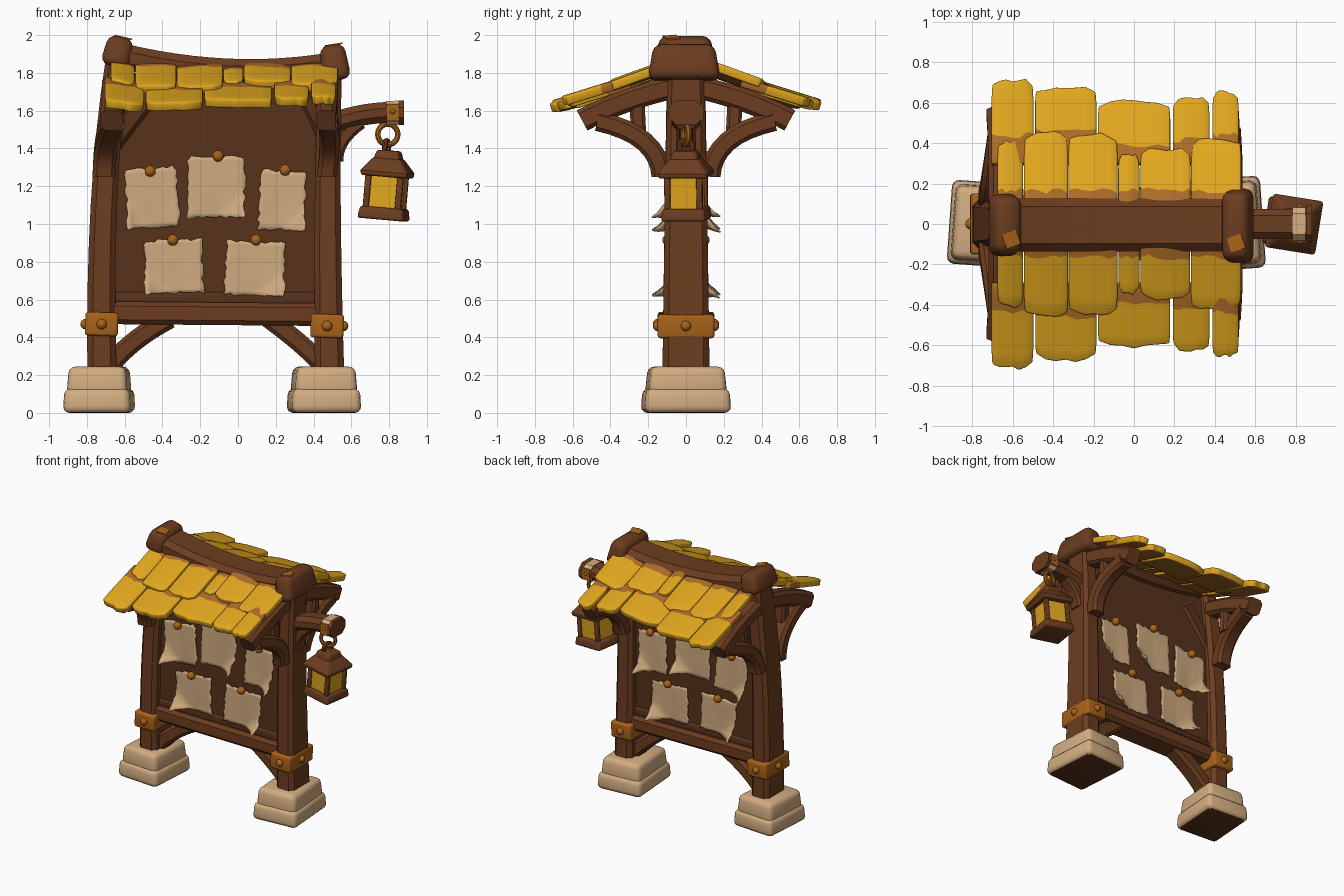
import bpy, bmesh, math, random
from mathutils import Vector, Matrix, Euler

random.seed(4)
if "Cube" in bpy.data.objects:
    bpy.data.objects.remove(bpy.data.objects["Cube"])


def material(name, r, g, b):
    m = bpy.data.materials.new(name)
    m.use_nodes = True
    m.diffuse_color = (r, g, b, 1)
    m.node_tree.nodes["Principled BSDF"].inputs["Base Color"].default_value = (r, g, b, 1)
    return m


wood = material("brown wood", 0.15, 0.046, 0.014)
dark = material("dark wood", 0.098, 0.032, 0.011)
stone = material("pale stone", 0.65, 0.42, 0.22)
parchment = material("parchment", 0.62, 0.40, 0.21)
yellow = material("yellow shingle", 0.75, 0.385, 0.013)
rust = material("rust shingle", 0.42, 0.15, 0.022)
bronze = material("bronze", 0.40, 0.125, 0.01)
made = []


def finish(bm, name, *mats):
    bmesh.ops.recalc_face_normals(bm, faces=bm.faces)
    mesh = bpy.data.meshes.new(name)
    bm.to_mesh(mesh)
    bm.free()
    for m in mats:
        mesh.materials.append(m)
    ob = bpy.data.objects.new(name, mesh)
    bpy.context.collection.objects.link(ob)
    made.append(ob)
    return ob


def place(loc, rot=(0, 0, 0)):
    return Matrix.Translation(loc) @ Euler([math.radians(a) for a in rot]).to_matrix().to_4x4()


def box(name, loc, size, mat, rot=(0, 0, 0), taper=1, bevel=0.015, base=None, sole=None):
    """Rounded box, narrowed at the top by taper."""
    bm = bmesh.new()
    bmesh.ops.create_cube(bm, size=1)
    for v in bm.verts:
        k = taper if v.co.z > 0 else 1
        v.co = Vector((v.co.x * size[0] * k, v.co.y * size[1] * k, v.co.z * size[2]))
    if bevel:
        bmesh.ops.bevel(bm, geom=bm.edges[:], offset=bevel, segments=3, profile=0.5, affect='EDGES')
    bm.normal_update()
    if sole:
        for f in bm.faces:
            f.material_index = int(f.normal.z < -0.95)
    bm.transform((base or Matrix()) @ place(loc, rot))
    return finish(bm, name, mat, *([sole] if sole else []))


def beam(name, pts, w, h, mat, side=(0, 1, 0), end=1.0, steps=8, chamfer=0.2):
    """Chamfered timber swept along a curve through three points."""
    a, m, b = (Vector(p) for p in pts)
    c = 2 * m - (a + b) / 2
    side = Vector(side)
    bm = bmesh.new()
    rings = []
    for i in range(steps + 1):
        t = i / steps
        p = a * (1 - t) ** 2 + c * 2 * t * (1 - t) + b * t * t
        tangent = ((c - a) * (1 - t) + (b - c) * t).normalized()
        n = tangent.cross(side).normalized()
        k = (1 + (end - 1) * t) / 2
        cut = min(w, h) * chamfer * 2
        rings.append([bm.verts.new(p + side * (sx * (w - dx) * k) + n * (sy * (h - dy) * k))
                      for sx, sy, dx, dy in ((1, 1, 0, cut), (1, 1, cut, 0), (-1, 1, cut, 0), (-1, 1, 0, cut),
                                             (-1, -1, 0, cut), (-1, -1, cut, 0), (1, -1, cut, 0), (1, -1, 0, cut))])
    for r, s in zip(rings, rings[1:]):
        for j in range(8):
            bm.faces.new((r[j], r[j - 1], s[j - 1], s[j]))
    bm.faces.new(rings[0])
    bm.faces.new(rings[-1])
    return finish(bm, name, mat)


def ball(name, loc, r, mat):
    bm = bmesh.new()
    bmesh.ops.create_uvsphere(bm, u_segments=14, v_segments=8, radius=r)
    bm.transform(place(loc))
    finish(bm, name, mat)


def ring(name, loc, major, minor, mat, rot):
    bpy.ops.mesh.primitive_torus_add(major_radius=major, minor_radius=minor, major_segments=20, minor_segments=8,
                                     location=loc, rotation=[math.radians(a) for a in rot])
    ob = bpy.context.object
    ob.name = name
    ob.data.materials.append(mat)
    made.append(ob)


# Stone feet in two tiers
for label, x, w, d, turn in (("right", -0.735, 0.36, 0.42, -4), ("left", 0.455, 0.37, 0.46, 4)):
    box(label + "_foot_base", (x, 0, 0.065), (w, d, 0.13), stone, (0, 0, turn), 0.96, 0.035, sole=dark)
    box(label + "_foot_top", (x, 0, 0.17), (w * 0.9, d * 0.91, 0.15), stone, (0, 0, turn), 0.93, 0.035)

# Posts
beam("right_post", ((-0.72, 0, 0.2), (-0.71, 0, 1.1), (-0.64, 0, 1.86)), 0.25, 0.155, wood, end=0.8)
beam("left_post", ((0.485, 0, 0.2), (0.475, 0, 1.1), (0.49, 0, 1.83)), 0.25, 0.155, wood, end=0.78)

# Bronze bands with rivets
for label, x, z, s in (("right", -0.722, 0.47, -1), ("left", 0.472, 0.46, 1)):
    box(label + "_band", (x, 0, z), (0.175, 0.3, 0.125), bronze, (0, 2, 0))
    ball(label + "_band_side_rivet", (x + s * 0.085, 0, z), 0.028, bronze)
    for y in (-0.148, 0.148):
        ball(label + "_band_rivet", (x, y, z), 0.028, bronze)

# Notice board, its sill and corner braces
box("notice_board", (-0.12, 0, 1.18), (1.12, 0.1, 1.24), dark, bevel=0)
box("board_ledge", (-0.12, 0, 0.605), (1.1, 0.13, 0.07), dark)
beam("bottom_sill", ((-0.7, 0, 0.53), (-0.1, 0, 0.525), (0.46, 0, 0.52)), 0.2, 0.12, wood)
beam("right_lower_brace", ((-0.67, 0, 0.26), (-0.54, 0, 0.385), (-0.36, 0, 0.5)), 0.13, 0.105, wood)
beam("left_lower_brace", ((0.44, 0, 0.26), (0.32, 0, 0.375), (0.16, 0, 0.5)), 0.13, 0.1, wood)
beam("right_upper_brace", ((-0.69, 0, 1.4), (-0.59, 0, 1.53), (-0.46, 0, 1.7)), 0.14, 0.12, dark)
beam("left_upper_brace", ((0.46, 0, 1.44), (0.42, 0, 1.55), (0.35, 0, 1.68)), 0.14, 0.08, dark)

# Ridge beam with heavy end caps and worn patches
beam("ridge_beam", ((-0.64, -0.005, 1.895), (-0.05, -0.005, 1.808), (0.52, -0.005, 1.845)), 0.26, 0.135, wood,
     steps=12, chamfer=0.28)
for label, loc, size, tilt, taper in (("right", (-0.635, -0.005, 1.913), (0.16, 0.32, 0.16), 13, 0.84),
                                      ("left", (0.51, -0.01, 1.855), (0.155, 0.385, 0.19), -9, 0.84)):
    cap = place(loc, (0, tilt, 0))
    box(label + "_ridge_cap", (0, 0, 0), size, wood, taper=taper, bevel=0.045, base=cap)
    box(label + "_cap_patch", (0.01, -size[1] * 0.22, size[2] / 2 - 0.001), (0.075, 0.075, 0.008), bronze, (0, 0, 20),
        bevel=0, base=cap)

# Rafters, curved brackets and struts on both slopes
for label, x, low, w in (("right", -0.66, -0.71, 0.12), ("left", 0.475, 0.47, 0.105)):
    for s, face in ((-1, "front"), (1, "back")):
        name = label + "_" + face
        beam(name + "_rafter", ((x, s * 0.06, 1.725), (x, s * 0.32, 1.65), (x - 0.01, s * 0.55, 1.548)),
             w, 0.12, wood, (1, 0, 0))
        beam(name + "_bracket", ((low, s * 0.13, 1.25), (low + 0.015, s * 0.22, 1.435), (x, s * 0.47, 1.545)),
             w, 0.105, wood, (1, 0, 0))
        beam(name + "_strut", ((x, s * 0.25, 1.46), (x, s * 0.255, 1.56), (x, s * 0.26, 1.66)),
             w * 0.8, 0.08, wood, (1, 0, 0))


def shingle(name, x0, x1, y0, y1, rusty, height, s):
    """Slightly bowed tile with an uneven lower edge and a rusty upper strip and underside."""
    bm = bmesh.new()
    cols, rows = 6, 6
    lift, skew = random.uniform(-0.006, 0.006), random.uniform(-0.02, 0.02)
    edge = [random.uniform(-0.01, 0.01) for _ in range(cols + 1)]
    strip = [random.uniform(-0.015, 0.015) for _ in range(cols + 1)]
    grid = []
    for j in range(rows + 1):
        line = []
        for i in range(cols + 1):
            u = i / cols * 2 - 1
            last = y1 + edge[i] - 0.025 * abs(u) ** 5
            mid = rusty + strip[i]
            y = y0 + (mid - y0) * j / 2 if j < 3 else mid + (last - mid) * (j - 2) / (rows - 2)
            x = (x0 + x1) / 2 + u * ((x1 - x0) / 2 - 0.001 - 0.004 * (j == rows))
            sag = 0.03 * (1 - ((x + 0.09) / 0.63) ** 2)
            z = height(y) - sag + lift + skew * u * 0.5 - 0.008 * u * u
            line.append(bm.verts.new((x, s * y, z)))
        grid.append(line)
    for j in range(rows):
        for i in range(cols):
            f = bm.faces.new((grid[j][i], grid[j][i + 1], grid[j + 1][i + 1], grid[j + 1][i]))
            f.material_index = int(j < 2)
    ob = finish(bm, name, yellow, rust)
    if ob.data.polygons[0].normal.z < 0:
        ob.data.flip_normals()
    thick = ob.modifiers.new("thickness", 'SOLIDIFY')
    thick.thickness = 0.048
    thick.offset = -1
    thick.material_offset = 1
    soft = ob.modifiers.new("soft_edges", 'BEVEL')
    soft.width = 0.008
    soft.segments = 2


upper = ((-0.675, -0.545, 0.41), (-0.545, -0.325, 0.455), (-0.325, -0.08, 0.445), (-0.08, 0.03, 0.345),
         (0.03, 0.28, 0.375), (0.28, 0.53, 0.42))
lower = ((-0.705, -0.495, 0.715, 0.44), (-0.49, -0.185, 0.675, 0.46), (-0.18, 0.18, 0.61, 0.385),
         (0.19, 0.375, 0.625, 0.415), (0.385, 0.52, 0.655, 0.44))
for s, face in ((-1, "front"), (1, "back")):
    for x0, x1, y in upper:
        shingle(face + "_upper_shingle", x0, x1, 0.09, y, 0.165, lambda y: 1.862 - 0.36 * (y - 0.15), s)
    for x0, x1, y, rusty in lower:
        shingle(face + "_lower_shingle", x0, x1, 0.3, y, rusty, lambda y: 1.75 - 0.31 * (y - 0.43), s)


def paper(name, x, z, w, h, turn, s, corner):
    """Ragged sheet with one lower corner curling off the board."""
    bm = bmesh.new()
    bmesh.ops.create_grid(bm, x_segments=12, y_segments=12, size=0.5)
    spin = Matrix.Rotation(math.radians(turn), 2)
    for v in bm.verts:
        u, t = v.co.x, v.co.y
        rim = max(abs(u), abs(t)) > 0.49
        jag = random.uniform(-0.012, 0.006) if rim else 0
        p = spin @ Vector((u * (w + 2 * jag), t * (h + 2 * jag)))
        curl = 0.1 * (max(0, corner * u - t - 0.5) / 0.5) ** 2
        y = 0.068 + curl + 0.02 * (0.5 - t) * abs(u) + random.uniform(0, 0.003)
        v.co = (x + p.x, s * y, z + p.y)
    ob = finish(bm, name, parchment)
    ob.modifiers.new("thickness", 'SOLIDIFY').thickness = 0.008


# Notices and their pins, on both faces of the board
notices = ((-0.455, 1.14, 0.28, 0.32, 4, -0.465, 1.28, -1), (-0.115, 1.195, 0.31, 0.33, 0, -0.105, 1.36, 1),
           (0.235, 1.125, 0.25, 0.32, -3, 0.25, 1.285, 1), (-0.34, 0.775, 0.31, 0.29, 2, -0.345, 0.915, -1),
           (0.09, 0.765, 0.32, 0.29, -2, 0.095, 0.915, 1))
for s, face in ((-1, "front"), (1, "back")):
    for x, z, w, h, turn, px, pz, corner in notices:
        paper(face + "_notice", x, z, w, h, turn, s, corner)
        ball(face + "_pin", (px, s * 0.095, pz), 0.03, bronze)

# Lantern arm with wrapped, knobbed end
beam("lantern_arm", ((0.49, 0, 1.53), (0.68, 0, 1.58), (0.87, 0, 1.59)), 0.15, 0.11, wood, chamfer=0.3)
beam("lantern_arm_knob", ((0.85, 0, 1.59), (0.865, 0, 1.59), (0.88, 0, 1.59)), 0.185, 0.13, wood, chamfer=0.3)
beam("lantern_arm_brace", ((0.52, 0, 1.33), (0.55, 0, 1.44), (0.65, 0, 1.54)), 0.1, 0.075, wood)
beam("arm_wrap", ((0.785, 0, 1.588), (0.815, 0, 1.589), (0.85, 0, 1.59)), 0.17, 0.126, stone, chamfer=0.27)
for y in (-0.085, 0.085):
    box("arm_wrap_plate", (0.82, y, 1.59), (0.07, 0.009, 0.09), bronze, bevel=0)
    ball("arm_wrap_rivet", (0.82, y, 1.595), 0.014, bronze)

# Hanging rings and lantern
ring("hanging_ring", (0.793, 0, 1.475), 0.055, 0.015, bronze, (90, 0, 15))
ring("lantern_loop", (0.787, 0, 1.405), 0.036, 0.015, wood, (90, 0, 75))
lamp = place((0.785, 0, 1.2), (0, 5, -9))
box("lantern_lid", (0, 0, 0.155), (0.155, 0.165, 0.07), wood, taper=0.75, base=lamp)
box("lantern_roof", (0, 0, 0.11), (0.265, 0.28, 0.08), wood, taper=0.55, base=lamp, bevel=0.015)
box("lantern_eave", (0, 0, 0.07), (0.25, 0.265, 0.04), wood, base=lamp)
box("lantern_glass", (0, 0, -0.03), (0.172, 0.172, 0.2), yellow, base=lamp, bevel=0)
box("lantern_base", (0, 0, -0.145), (0.25, 0.24, 0.065), wood, taper=0.92, base=lamp)
for sx in (-1, 1):
    for sy in (-1, 1):
        box("lantern_corner", (sx * 0.086, sy * 0.086, -0.03), (0.032, 0.032, 0.21), wood, base=lamp, bevel=0.006)

# Smooth shading with crisp edges
bpy.ops.object.select_all(action='DESELECT')
for ob in made:
    ob.select_set(True)
bpy.context.view_layer.objects.active = made[0]
bpy.ops.object.shade_smooth_by_angle(angle=math.radians(35))
